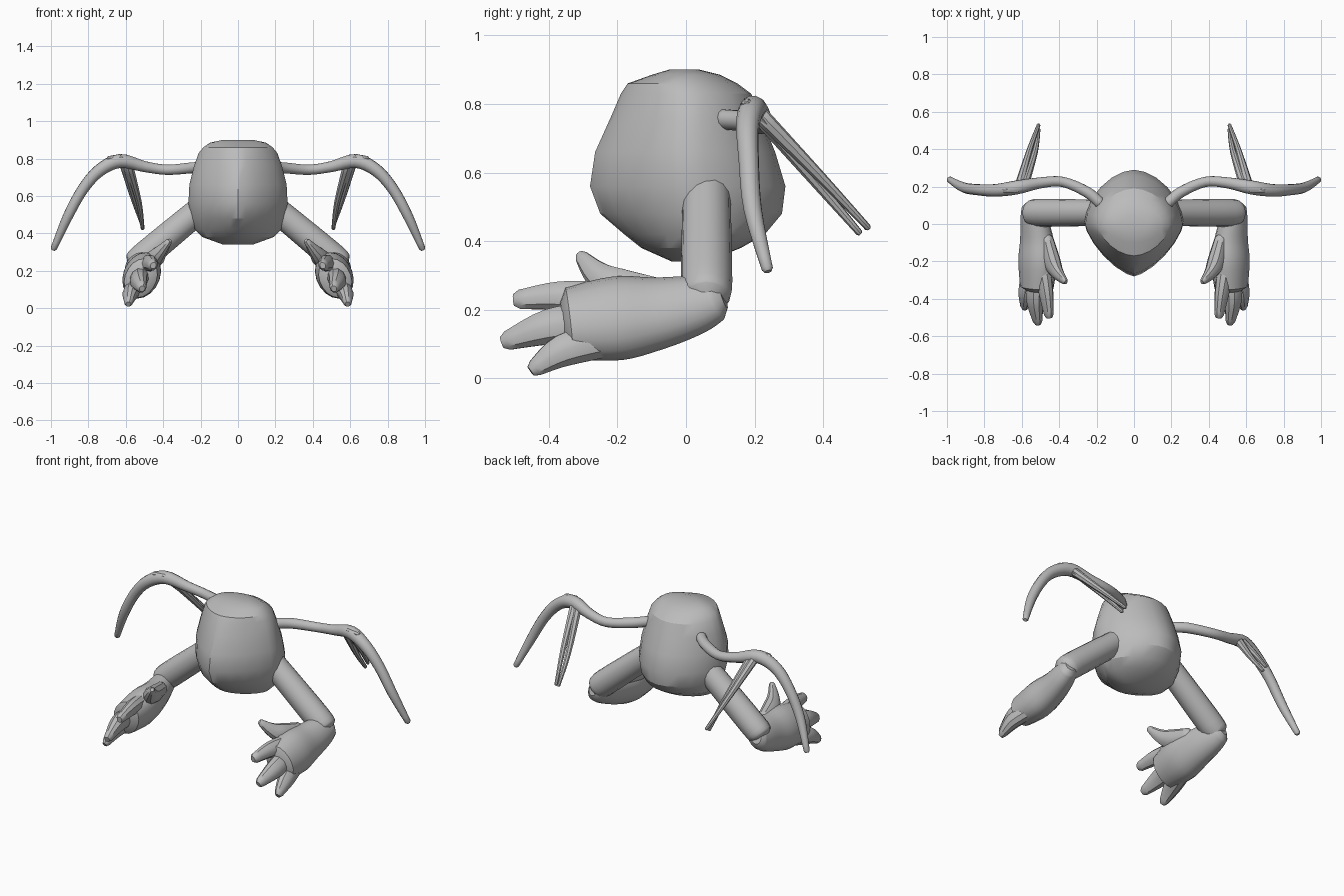
import bpy, bmesh, math
from mathutils import Vector

cube = bpy.data.objects.get("Cube")
if cube:
    bpy.data.objects.remove(cube, do_unlink=True)

grey = bpy.data.materials.new("plain grey")
grey.use_nodes = True
grey.diffuse_color = (0.5, 0.5, 0.5, 1)
grey.node_tree.nodes["Principled BSDF"].inputs["Base Color"].default_value = grey.diffuse_color


def loft(name, rings, angle):
    """Skin a list of closed rings and cap both ends."""
    bm = bmesh.new()
    rows = [[bm.verts.new(point) for point in ring] for ring in rings]
    count = len(rows[0])
    for lower, upper in zip(rows, rows[1:]):
        for i in range(count):
            j = (i + 1) % count
            bm.faces.new((lower[i], lower[j], upper[j], upper[i]))
    bm.faces.new(rows[0])
    bm.faces.new(rows[-1])
    bmesh.ops.recalc_face_normals(bm, faces=bm.faces)
    mesh = bpy.data.meshes.new(name)
    bm.to_mesh(mesh)
    bm.free()
    mesh.materials.append(grey)
    obj = bpy.data.objects.new(name, mesh)
    bpy.context.collection.objects.link(obj)
    bpy.ops.object.select_all(action='DESELECT')
    obj.select_set(True)
    bpy.context.view_layer.objects.active = obj
    bpy.ops.object.shade_smooth_by_angle(angle=math.radians(angle))


def smooth_path(rows, steps=4):
    """Catmull-Rom interpolation through rows of numbers."""
    rows = [Vector(row) for row in rows]
    padded = [rows[0]] + rows + [rows[-1]]
    out = []
    for before, start, end, after in zip(padded, padded[1:], padded[2:], padded[3:]):
        leave, arrive = (end - before) / 2, (after - start) / 2
        for k in range(steps):
            t = k / steps
            ease = t * t * (3 - 2 * t)
            out.append(start.lerp(end, ease) + leave * t * (1 - t) ** 2 - arrive * t * t * (1 - t))
    return out + [rows[-1]]


def tube(name, path, side, wide=(0, 0.3, 1), flat=1.0, sides=12):
    """Sweep an oval along (x, y, z, radius) points; flat thins it across the wide direction."""
    points = smooth_path(path)
    centres = [Vector((p[0] * side, p[1], p[2])) for p in points]
    across = Vector((wide[0] * side, wide[1], wide[2]))
    rings = []

    def add_ring(centre, along, radius):
        other = along.cross(across)
        angles = [math.tau * i / sides for i in range(sides)]
        rings.append([centre + across * math.cos(a) * radius + other * math.sin(a) * radius * flat
                      for a in angles])

    last = len(points) - 1
    for i, centre in enumerate(centres):
        along = (centres[min(i + 1, last)] - centres[max(i - 1, 0)]).normalized()
        across = (across - along * across.dot(along)).normalized()
        radius = points[i][3]
        # rounded ends
        bulge = along * min(radius * 0.6, 0.02)
        if i == 0:
            add_ring(centre - bulge, along, radius * 0.6)
        add_ring(centre, along, radius)
        if i == last:
            add_ring(centre + bulge, along, radius * 0.6)
    loft(name, rings, 35)


def oval_point(angle, roundness):
    """Unit oval, keeled at front and back unless round."""
    x, y = math.sin(angle), -math.cos(angle)
    power = 1.4 if y < 0 else 1.14
    px = math.copysign(abs(x) ** power, x)
    py = math.copysign(abs(y) ** power, y)
    return px + (x - px) * roundness, py + (y - py) * roundness


# Body levels: height, half width, front y, back y, roundness
LEVELS = [
    (0.34, 0.08, -0.04, 0.06, 1), (0.38, 0.19, -0.13, 0.16, 0.5), (0.42, 0.23, -0.18, 0.23, 0.2),
    (0.48, 0.25, -0.25, 0.28, 0), (0.56, 0.265, -0.28, 0.29, 0), (0.66, 0.26, -0.265, 0.26, 0),
    (0.76, 0.235, -0.22, 0.22, 0.1), (0.83, 0.21, -0.19, 0.19, 0.3), (0.86, 0.185, -0.17, 0.15, 0.6),
    (0.885, 0.15, -0.1, 0.1, 1), (0.9, 0.08, -0.05, 0.04, 1)]
rings = []
for height, half_width, front, back, roundness in LEVELS:
    middle, depth = (front + back) / 2, (back - front) / 2
    ring = []
    for i in range(24):
        x, y = oval_point(math.tau * i / 24, roundness)
        ring.append((x * half_width, middle + y * depth, height))
    rings.append(ring)
loft("body", rings, 28)

PALM = (0.4, 0, -0.9)
for side, label in ((1, "left"), (-1, "right")):
    # Upper arm and elbow
    tube(label + "_upper_arm", [(0.2, 0.06, 0.53, 0.07), (0.5, 0.06, 0.28, 0.075),
                                (0.55, 0.06, 0.235, 0.065)], side, sides=16)
    # Forearm widening into a tilted palm
    tube(label + "_forearm", [(0.545, 0.09, 0.235, 0.07), (0.535, 0.03, 0.215, 0.09),
                              (0.52, -0.08, 0.19, 0.11), (0.515, -0.2, 0.175, 0.128),
                              (0.52, -0.34, 0.16, 0.11)], side, wide=PALM, flat=0.76, sides=18)
    # Thumb and three fingers
    digits = {
        "thumb": [(0.47, -0.08, 0.25, 0.045), (0.44, -0.2, 0.27, 0.055),
                  (0.41, -0.26, 0.305, 0.04), (0.37, -0.305, 0.355, 0.02)],
        "upper_finger": [(0.49, -0.25, 0.23, 0.055), (0.47, -0.37, 0.24, 0.045), (0.455, -0.485, 0.23, 0.03)],
        "middle_finger": [(0.52, -0.28, 0.165, 0.06), (0.53, -0.4, 0.15, 0.055), (0.515, -0.52, 0.11, 0.03)],
        "lower_finger": [(0.55, -0.25, 0.11, 0.055), (0.575, -0.36, 0.08, 0.05), (0.585, -0.44, 0.03, 0.027)]}
    for digit, path in digits.items():
        tube(label + "_" + digit, path, side, wide=PALM, flat=0.85, sides=10)
    # Arched branch rising from the back
    tube(label + "_branch", [(0.18, 0.11, 0.755, 0.03), (0.25, 0.17, 0.75, 0.03), (0.38, 0.225, 0.74, 0.028),
                             (0.5, 0.22, 0.757, 0.03), (0.63, 0.195, 0.787, 0.038), (0.74, 0.18, 0.737, 0.034),
                             (0.83, 0.183, 0.635, 0.03), (0.91, 0.195, 0.49, 0.027),
                             (0.985, 0.237, 0.32, 0.017)], side)
    # Small knob on the crest of the arch
    tube(label + "_knob", [(0.62, 0.18, 0.803, 0.017), (0.69, 0.178, 0.798, 0.017)], side, sides=8)
    # Web where the tines leave the branch
    tube(label + "_tine_root", [(0.6, 0.205, 0.775, 0.04), (0.57, 0.3, 0.67, 0.02)],
         side, wide=(1, 0, 0), flat=0.5, sides=10)
    # Forked pair of thin tines hanging backward
    tines = {
        "outer_tine": [(0.61, 0.215, 0.77, 0.025), (0.56, 0.39, 0.59, 0.016), (0.51, 0.53, 0.44, 0.01)],
        "inner_tine": [(0.585, 0.215, 0.765, 0.025), (0.53, 0.385, 0.565, 0.016), (0.51, 0.505, 0.425, 0.01)]}
    for tine, path in tines.items():
        tube(label + "_" + tine, path, side, sides=8)
